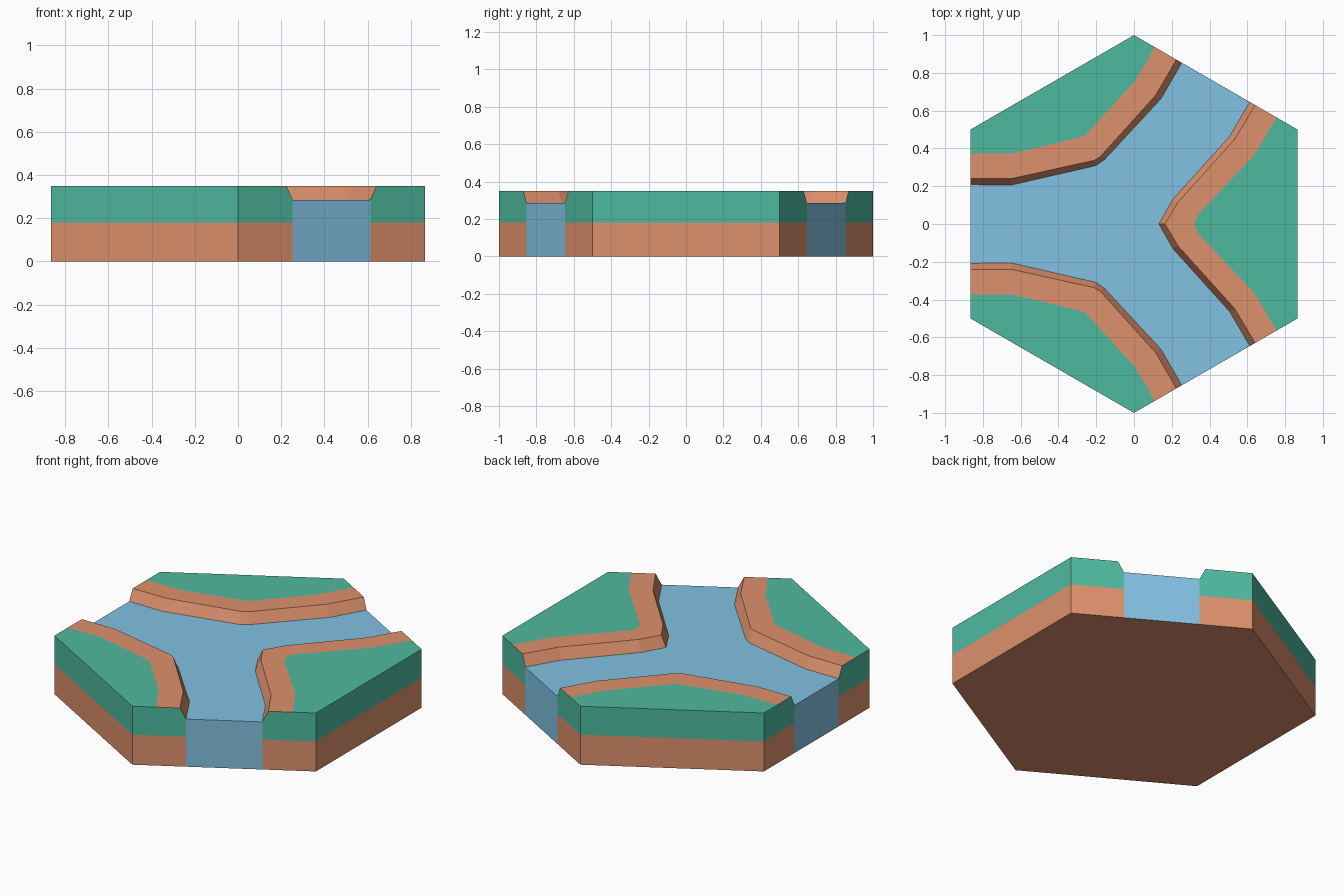
import bpy, bmesh, math

if "Cube" in bpy.data.objects:
    bpy.data.objects.remove(bpy.data.objects["Cube"])

TOP, WATER_Z, SPLIT = 0.35, 0.285, 0.18
APOTHEM = math.sqrt(3) / 2


def material(name, rgb):
    lin = [((c / 255 + 0.055) / 1.055) ** 2.4 for c in rgb]
    m = bpy.data.materials.new(name)
    m.diffuse_color = (*lin, 1)
    m.use_nodes = True
    m.node_tree.nodes["Principled BSDF"].inputs["Base Color"].default_value = m.diffuse_color
    return m


CLAY = material("clay", (222, 145, 109))
GRASS = material("grass", (79, 186, 159))
WATER = material("water", (130, 193, 226))


def mouth(deg, off):
    """Point on the hexagon side facing deg, off units along the side."""
    a = math.radians(deg)
    return (APOTHEM * math.cos(a) - off * math.sin(a),
            APOTHEM * math.sin(a) + off * math.cos(a))


def corner(deg):
    a = math.radians(deg)
    return (math.cos(a), math.sin(a))


def at(p, z):
    return (p[0], p[1], z)


def build(name, mats, faces):
    """faces: list of (points, material index)."""
    bm = bmesh.new()
    for pts, mi in faces:
        bm.faces.new([bm.verts.new(p) for p in pts]).material_index = mi
    bmesh.ops.remove_doubles(bm, verts=bm.verts[:], dist=1e-5)
    me = bpy.data.meshes.new(name)
    bm.to_mesh(me)
    bm.free()
    for m in mats:
        me.materials.append(m)
    ob = bpy.data.objects.new(name, me)
    bpy.context.scene.collection.objects.link(ob)


def flip(row):
    return [(x, -y) for x, y in reversed(row)]


# Inner contour points: water line, rim of the slope, grass edge
half = [[(.505, -.462), (.206, -.131)],
        [(.532, -.447), (.234, -.117)],
        [(.636, -.365), (.338, -.048)]]
tips = [(.132, 0), (.164, 0), (.322, 0)]
right = [h + [t] + flip(h) for h, t in zip(half, tips)]
upper = [[(.143, .663), (-.157, .34), (-.202, .309), (-.645, .207)],
         [(.115, .682), (-.178, .357), (-.211, .337), (-.645, .241)],
         [(.005, .757), (-.258, .469), (-.272, .463), (-.645, .373)]]
lower = [flip(r) for r in upper]
OFFSETS = (.208, .241, .373)


def bank(name, start, contours):
    """Raised bank between the mouths at start and start + 120 degrees."""
    w, r, g = [[mouth(start, o)] + c + [mouth(start + 120, -o)]
               for c, o in zip(contours, OFFSETS)]
    c1, c2 = corner(start + 30), corner(start + 90)
    faces = []
    for i in range(len(w) - 1):
        # slope to the water, then flat clay path
        for a, b, za in ((w, r, WATER_Z), (r, g, TOP)):
            faces.append(([at(a[i], za), at(b[i], TOP),
                           at(b[i + 1], TOP), at(a[i + 1], za)], 0))
    # grass top
    faces.append(([at(p, TOP) for p in [g[0], c1, c2] + g[:0:-1]], 1))
    # outer walls: clay below, grass above
    ends = [(w[0], [at(g[0], TOP), at(r[0], TOP), at(w[0], WATER_Z)]),
            (c1, [at(c1, TOP)]),
            (c2, [at(c2, TOP)]),
            (w[-1], [at(w[-1], WATER_Z), at(r[-1], TOP), at(g[-1], TOP)])]
    for (p, ptop), (q, qtop) in zip(ends, ends[1:]):
        faces.append(([at(p, 0), at(q, 0), at(q, SPLIT), at(p, SPLIT)], 0))
        faces.append(([at(p, SPLIT), at(q, SPLIT)] + qtop + ptop, 1))
    build(name, [CLAY, GRASS], faces)
    return w


# Banks
lines = [bank("right_bank", -60, right),
         bank("back_left_bank", 60, upper),
         bank("front_left_bank", 180, lower)]

# River: water surface plus the cut ends on three sides
river = [([at(p, WATER_Z) for line in lines for p in line], 0)]
for k in range(3):
    p, q = lines[k][-1], lines[(k + 1) % 3][0]
    river.append(([at(p, 0), at(q, 0), at(q, WATER_Z), at(p, WATER_Z)], 0))
build("river", [WATER], river)

# Underside
build("underside", [CLAY], [([at(corner(30 - 60 * i), 0) for i in range(6)], 0)])
